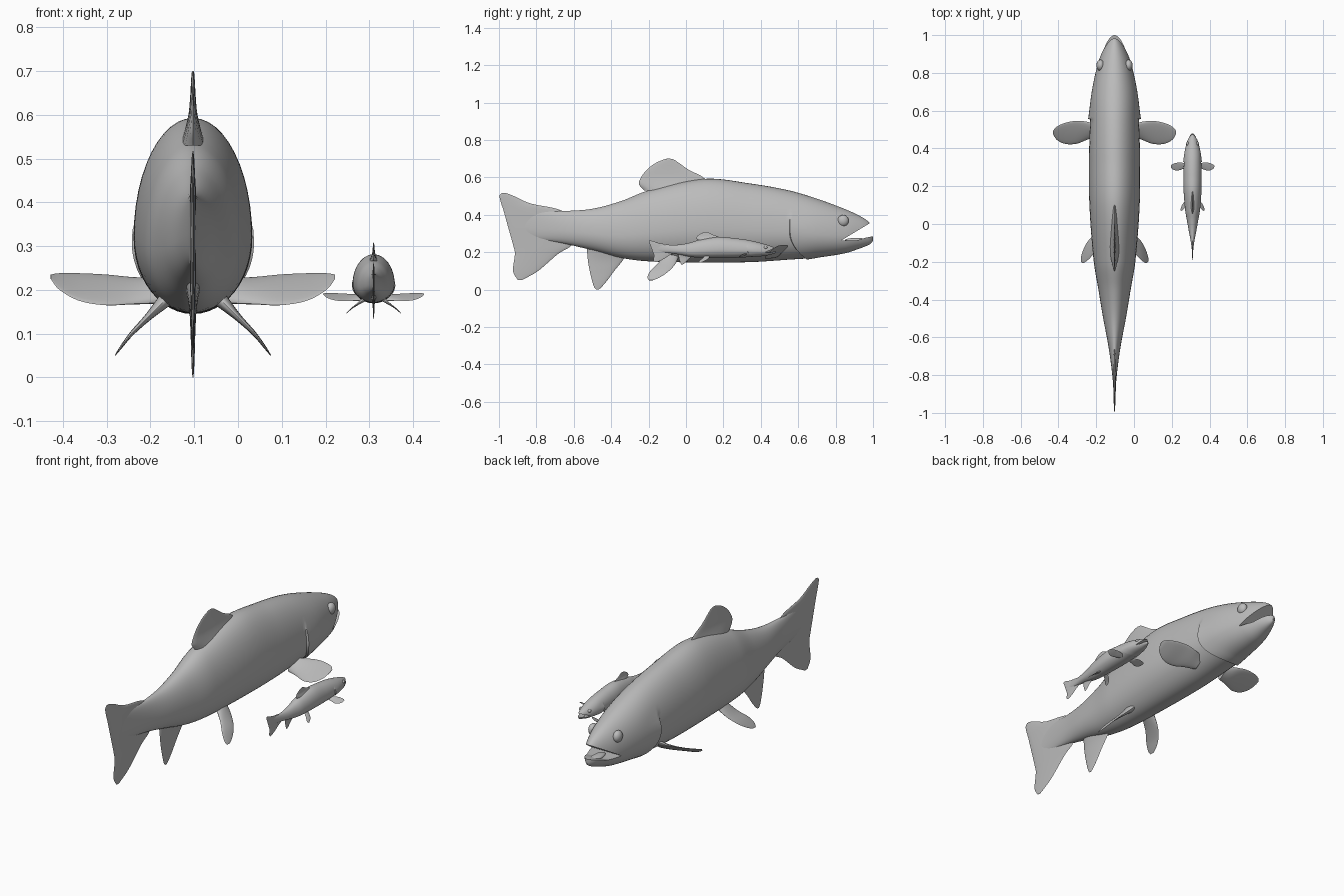
import bpy, bmesh, math
from mathutils import Vector

default_cube = bpy.data.objects.get("Cube")
if default_cube:
    bpy.data.objects.remove(default_cube, do_unlink=True)

grey = bpy.data.materials.new("plain_grey")
grey.use_nodes = True
grey.diffuse_color = (0.5, 0.5, 0.5, 1)
grey.node_tree.nodes["Principled BSDF"].inputs["Base Color"].default_value = grey.diffuse_color


def sample(rows, key):
    """Smoothly interpolate table rows whose first column is the key."""
    key = min(max(key, rows[0][0]), rows[-1][0])
    i = 0
    while i < len(rows) - 2 and key > rows[i + 1][0]:
        i += 1

    def slope(k, c):
        a, b = rows[max(k - 1, 0)], rows[min(k + 1, len(rows) - 1)]
        return (b[c] - a[c]) / (b[0] - a[0])

    p, q = rows[i], rows[i + 1]
    h = q[0] - p[0]
    t = (key - p[0]) / h
    s = t * t * (3 - 2 * t)
    return [p[c] * (1 - s) + q[c] * s
            + h * t * (1 - t) * ((1 - t) * slope(i, c) - t * slope(i + 1, c))
            for c in range(1, len(p))]


def make_object(name, bm):
    bmesh.ops.recalc_face_normals(bm, faces=bm.faces)
    mesh = bpy.data.meshes.new(name)
    bm.to_mesh(mesh)
    bm.free()
    mesh.materials.append(grey)
    obj = bpy.data.objects.new(name, mesh)
    bpy.context.collection.objects.link(obj)
    return obj


def loft(name, rings):
    """Skin a list of closed rings and cap both ends."""
    bm = bmesh.new()
    rings = [[bm.verts.new(p) for p in ring] for ring in rings]
    n = len(rings[0])
    for a, b in zip(rings, rings[1:]):
        for k in range(n):
            bm.faces.new((a[k], a[(k + 1) % n], b[(k + 1) % n], b[k]))
    bm.faces.new(rings[0])
    bm.faces.new(rings[-1])
    return make_object(name, bm)


def fin(name, rows, side=1, steps=28, sides=20):
    """Rows: sideways offset, leading z, y, trailing z, y, thickness."""
    table = [(i, *r) for i, r in enumerate(rows)]

    def edges(r):
        return Vector((side * r[0], r[2], r[1])), Vector((side * r[0], r[4], r[3]))

    span = sum(edges(rows[-1]), Vector()) - sum(edges(rows[0]), Vector())
    rings = []
    for j in range(steps + 1):
        r = sample(table, j / steps * (len(rows) - 1))
        lead, trail = edges(r)
        chord = (lead - trail) / 2
        normal = chord.cross(span).normalized() * r[5] / 2
        rings.append([(lead + trail) / 2 + chord * math.cos(a) + normal * math.sin(a)
                      for a in (math.tau * k / sides for k in range(sides))])
    return loft(name, rings)


def ellipsoid(name, centre, size):
    bm = bmesh.new()
    bmesh.ops.create_uvsphere(bm, u_segments=24, v_segments=14, radius=1)
    bmesh.ops.scale(bm, vec=size, verts=bm.verts)
    bmesh.ops.translate(bm, vec=centre, verts=bm.verts)
    return make_object(name, bm)


# Body: y, back height, belly height, half width
BODY = [(-.92, .40, .30, .003), (-.8, .42, .27, .012), (-.65, .42, .245, .032),
        (-.5, .432, .21, .06), (-.35, .472, .17, .085), (-.2, .53, .151, .11),
        (.1, .592, .145, .133), (.35, .566, .147, .135), (.55, .53, .16, .129),
        (.7, .486, .171, .12), (.85, .43, .194, .088), (.93, .393, .22, .058),
        (.975, .363, .238, .033), (.993, .335, .25, .016), (1, .31, .262, .003)]
GILL = 0.553


def body_point(y, angle):
    # The gill edge sweeps forward towards the throat
    c, s = math.cos(angle), math.sin(angle)
    low = max(0, -s)
    y += .09 * low ** 2 * math.exp(-((y - GILL) / .12) ** 2)
    top, bottom, half = sample(BODY, y)
    mid = bottom + .4 * (top - bottom)
    return half * c, y, mid + s * ((top - mid) if s > 0 else (mid - bottom))


def body_ring(y, sides=48):
    ring = []
    for k in range(sides):
        angle = math.tau * k / sides
        x, py, z = body_point(y, angle)
        # Raised gill cover that fades out into the head and the back
        if y > GILL:
            fade = max(0, 1 - (y - GILL) / .2) ** 2
            mask = min(1, max(0, (.45 - math.sin(angle)) * 3))
            x *= 1 + .09 * fade * mask
            z -= .006 * fade * max(0, -math.sin(angle))
        ring.append((x, py, z))
    return ring


stations = [BODY[0][0] + (GILL - BODY[0][0]) * i / 70 for i in range(71)]
stations += [GILL + .004 + (.996 - GILL) * (1 - (1 - i / 50) ** 1.6) for i in range(50)]
stations.append(1)
body = loft("body", [body_ring(y) for y in stations])

# Open mouth cut as a wedge
MOUTH = [(.83, .262), (.91, .262), (.96, .277), (1.05, .295), (1.05, .37), (.985, .356), (.9, .305)]
cutter = loft("mouth_cutter", [[(x, y, z) for y, z in MOUTH] for x in (-.2, .2)])
cut = body.modifiers.new("mouth", "BOOLEAN")
cut.object = cutter
cut.operation = "DIFFERENCE"
cut.solver = "EXACT"
bpy.context.view_layer.objects.active = body
body.select_set(True)
bpy.ops.object.modifier_apply(modifier=cut.name)
bpy.data.objects.remove(cutter, do_unlink=True)

parts = [body, ellipsoid("tongue", (0, .91, .264), (.025, .06, .012))]

# Fins on the middle line
parts.append(fin("dorsal_fin", [
    (0, .53, .13, .53, -.225, .06), (0, .57, .12, .565, -.252, .036),
    (0, .605, .085, .6, -.24, .02), (0, .64, .015, .64, -.21, .013),
    (0, .675, -.035, .675, -.165, .009), (0, .695, -.065, .695, -.12, .006),
    (0, .7, -.085, .7, -.1, .002)]))
parts.append(fin("anal_fin", [
    (0, .22, -.3, .22, -.53, .04), (0, .16, -.335, .16, -.525, .018),
    (0, .1, -.383, .1, -.515, .011), (0, .05, -.42, .05, -.503, .008),
    (0, .015, -.45, .015, -.492, .005), (0, 0, -.467, 0, -.48, .002)]))
parts.append(fin("tail_fin", [
    (0, .052, -.875, .052, -.9, .002), (0, .1, -.79, .1, -.925, .007),
    (0, .19, -.685, .19, -.915, .012), (0, .24, -.61, .24, -.925, .014),
    (0, .33, -.6, .33, -.95, .016), (0, .42, -.66, .42, -.975, .014),
    (0, .46, -.83, .46, -.988, .01), (0, .5, -.92, .5, -.997, .006),
    (0, .517, -.965, .517, -.985, .002)], steps=40))

# Paired fins and eyes
for label, side in (("left", 1), ("right", -1)):
    parts.append(fin(label + "_pectoral_fin", [
        (.08, .225, .52, .17, .465, .03), (.14, .228, .54, .168, .448, .022),
        (.2, .235, .546, .165, .425, .014), (.26, .238, .536, .175, .424, .01),
        (.305, .238, .516, .2, .445, .006), (.325, .235, .495, .225, .475, .002)], side))
    parts.append(fin(label + "_pelvic_fin", [
        (.05, .19, -.035, .19, -.115, .04), (.1, .14, -.055, .14, -.15, .018),
        (.14, .1, -.09, .1, -.19, .01), (.165, .068, -.135, .068, -.206, .006),
        (.178, .05, -.175, .05, -.2, .002)], side))
    parts.append(ellipsoid(label + "_eye", (side * .074, .84, .368), (.022, .03, .031)))

# Smooth shading with sharp gill and mouth edges
bpy.ops.object.select_all(action="DESELECT")
for part in parts:
    part.select_set(True)
bpy.context.view_layer.objects.active = body
bpy.ops.object.shade_smooth_by_angle(angle=math.radians(40))

# Large fish, and a smaller copy beside it
for part in parts:
    small = part.copy()
    bpy.context.collection.objects.link(small)
    small.name = "small_fish_" + part.name
    small.location = (.31, .14, .133)
    small.scale = (.355, .34, .25)
    part.name = "large_fish_" + part.name
    part.location.x = -.103
